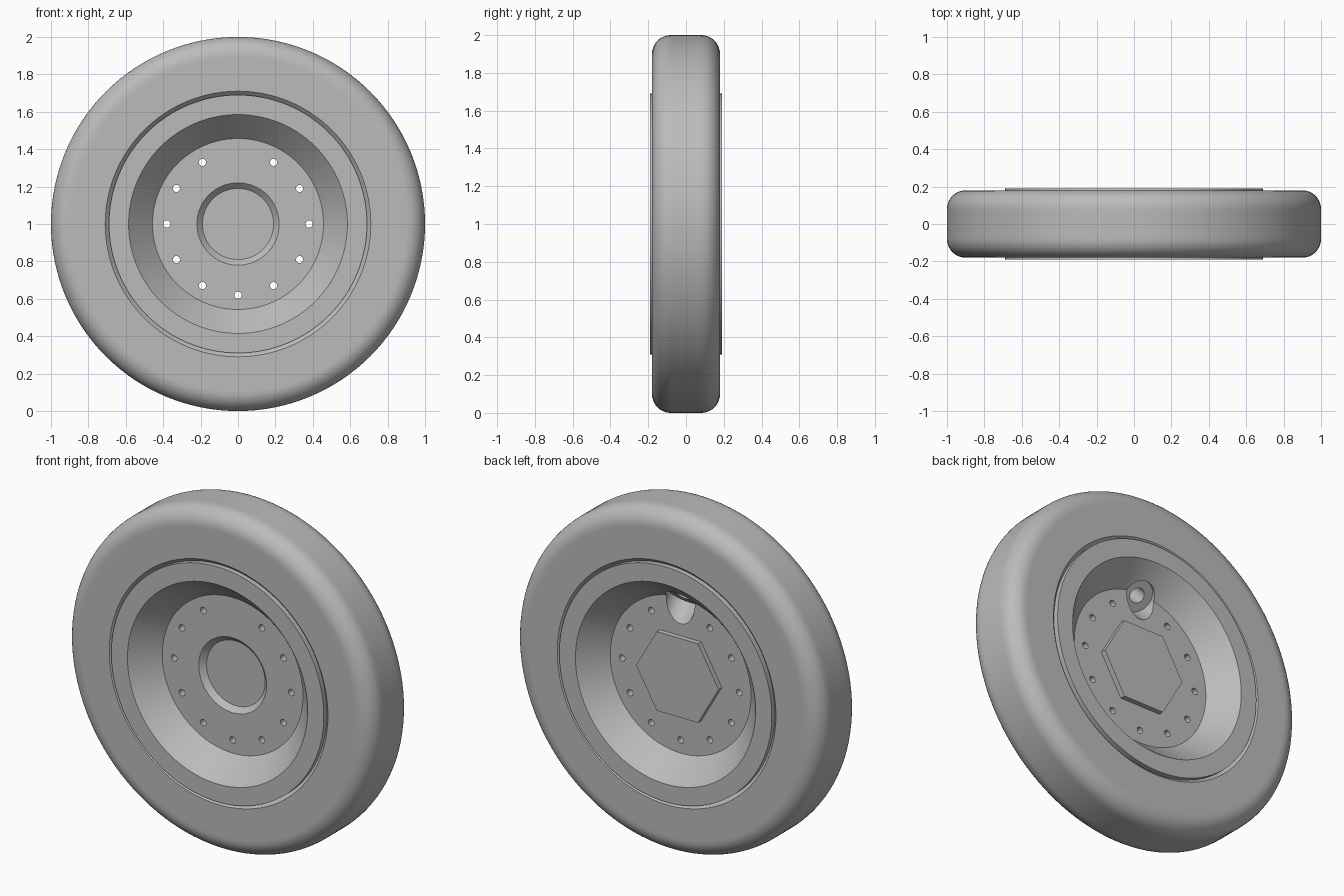
import bpy, bmesh
from math import pi, sin, cos, radians
from mathutils import Matrix, Vector

cube = bpy.data.objects.get("Cube")
if cube:
    bpy.data.objects.remove(cube, do_unlink=True)

GREY = (0.5, 0.5, 0.5, 1)
grey = bpy.data.materials.new("plain_grey")
grey.use_nodes = True
grey.diffuse_color = GREY
grey.node_tree.nodes["Principled BSDF"].inputs["Base Color"].default_value = GREY

HUB = Vector((0, 0, 1))


def lathe(name, profile, steps=128, matrix=Matrix()):
    """Spin a closed (radius, y) outline around the wheel axle."""
    bm = bmesh.new()
    verts = [bm.verts.new((r, y, 0)) for r, y in profile]
    edges = [bm.edges.new((a, b)) for a, b in zip(verts, verts[1:] + verts[:1])]
    bmesh.ops.spin(bm, geom=verts + edges, cent=(0, 0, 0), axis=(0, 1, 0),
                   angle=2 * pi, steps=steps, use_merge=True)
    bmesh.ops.remove_doubles(bm, verts=bm.verts, dist=1e-5)
    bmesh.ops.dissolve_degenerate(bm, edges=bm.edges, dist=1e-6)
    loose = [e for e in bm.edges if not e.link_faces]
    bmesh.ops.delete(bm, geom=loose, context='EDGES')
    bmesh.ops.recalc_face_normals(bm, faces=bm.faces)
    bm.transform(Matrix.Translation(HUB) @ matrix)
    mesh = bpy.data.meshes.new(name)
    bm.to_mesh(mesh)
    bm.free()
    mesh.materials.append(grey)
    obj = bpy.data.objects.new(name, mesh)
    bpy.context.collection.objects.link(obj)
    return obj


def smooth(obj):
    bpy.ops.object.select_all(action='DESELECT')
    obj.select_set(True)
    bpy.context.view_layer.objects.active = obj
    bpy.ops.object.shade_smooth_by_angle(angle=radians(30))


# Tyre: rounded shoulders, chamfered bore
half, fillet, arc = 0.18, 0.1, 10
shoulder = [(0.9 + fillet * sin(a), 0.08 + fillet * cos(a))
            for a in (i * pi / 2 / arc for i in range(arc + 1))]
side = [(0.69, 0.16), (0.71, half), (0.89, half)] + shoulder + [(1.0, 0.07)]
tyre = lathe("tyre", side + [(r, -y) for r, y in reversed(side)])

# Rim: raised flanges, sloped dishes, shallow front recess
rim = lathe("rim", [
    (0, -0.02), (0.19, -0.02), (0.22, -0.05), (0.457, -0.05), (0.585, -0.19),
    (0.69, -0.19), (0.69, 0.19), (0.585, 0.19), (0.457, 0.05), (0, 0.05)])

# Raised hexagonal cap on the back
hex_cap = lathe("hex_cap", [(0, 0.04), (0.268, 0.04), (0.268, 0.08), (0, 0.08)], 6)

# Bolt holes all round except at the top
cutters = []
for k in range(12):
    if k != 3:
        a = k * pi / 6
        spot = Matrix.Translation((0.38 * cos(a), 0, 0.38 * sin(a)))
        cutters.append(lathe("bolt_hole_cutter", [
            (0, -0.12), (0.019, -0.12), (0.019, 0.12), (0, 0.12)], 24, spot))

# Stepped valve bore, square to the back slope
tilt = Matrix.Translation((0, 0.0785, 0.405)) @ Matrix.Rotation(radians(-45), 4, 'X')
cutters.append(lathe("valve_bore_cutter", [
    (0, -0.2), (0.043, -0.2), (0.043, -0.075), (0.0925, -0.075),
    (0.0925, 0.2), (0, 0.2)], 48, tilt))

for cutter in cutters:
    cutter.hide_render = True
    mod = rim.modifiers.new("cut", 'BOOLEAN')
    mod.object = cutter
    mod.operation = 'DIFFERENCE'
    mod.solver = 'EXACT'
bpy.context.view_layer.objects.active = rim
for mod in list(rim.modifiers):
    bpy.ops.object.modifier_apply(modifier=mod.name)
for cutter in cutters:
    bpy.data.objects.remove(cutter, do_unlink=True)

for part in (tyre, rim, hex_cap):
    smooth(part)
